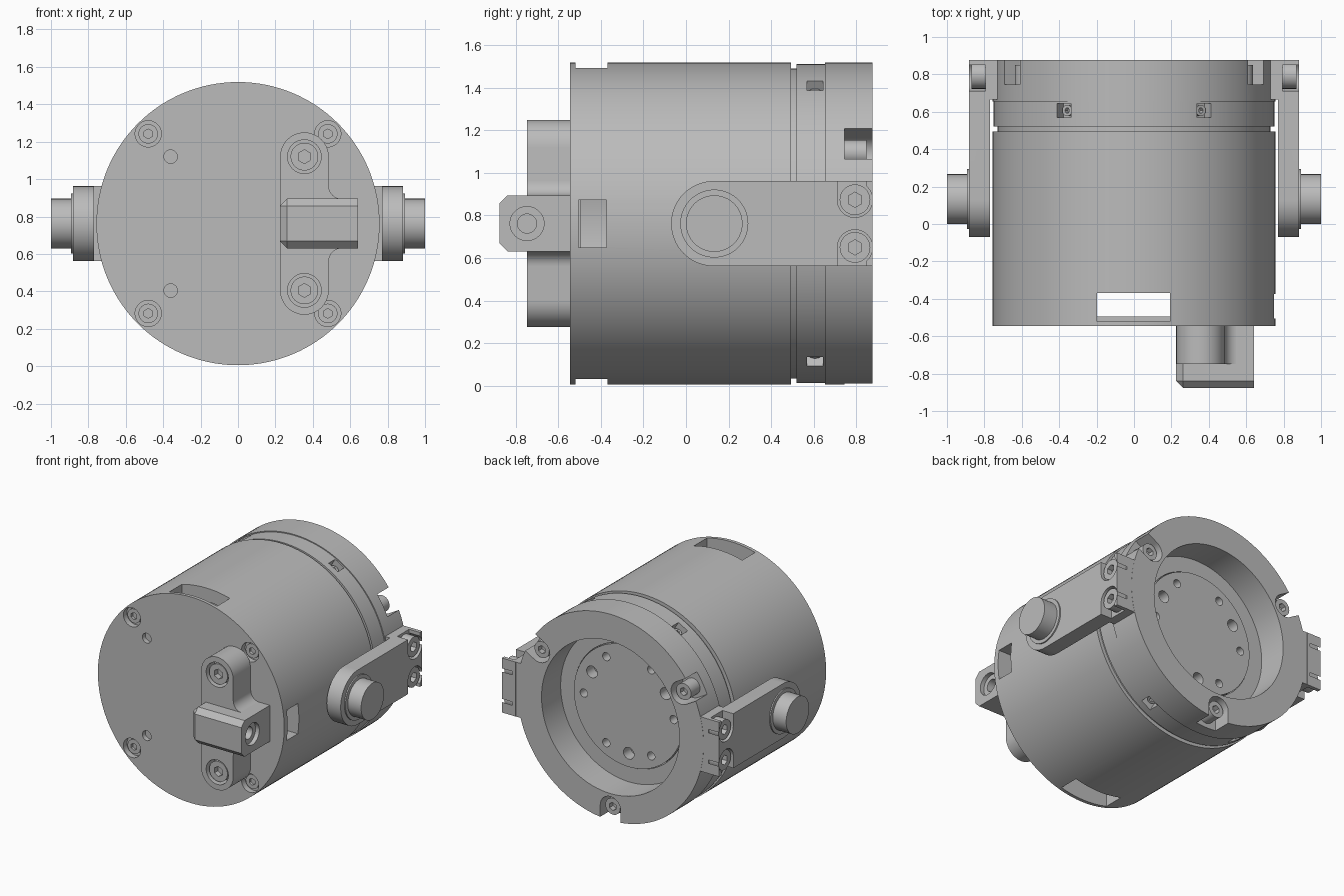
import bpy, bmesh, math
from mathutils import Vector, Matrix

if "Cube" in bpy.data.objects:
    bpy.data.objects.remove(bpy.data.objects["Cube"])

ZC = 0.762          # height of the main axis
R = 0.757           # housing radius

grey = bpy.data.materials.new("machined grey")
grey.diffuse_color = (0.5, 0.5, 0.5, 1)
grey.use_nodes = True
grey.node_tree.nodes["Principled BSDF"].inputs["Base Color"].default_value = grey.diffuse_color


def finish(name, bm):
    bmesh.ops.recalc_face_normals(bm, faces=bm.faces)
    me = bpy.data.meshes.new(name)
    bm.to_mesh(me)
    bm.free()
    ob = bpy.data.objects.new(name, me)
    me.materials.append(grey)
    bpy.context.collection.objects.link(ob)
    return ob


def cyl(name, r, a, b, sides=48):
    a, b = Vector(a), Vector(b)
    d = b - a
    m = Matrix.Translation((a + b) / 2) @ d.to_track_quat('Z', 'Y').to_matrix().to_4x4()
    bm = bmesh.new()
    bmesh.ops.create_cone(bm, cap_ends=True, segments=sides, radius1=r, radius2=r,
                          depth=d.length, matrix=m)
    return finish(name, bm)


def ycyl(name, r, x, z, y0, y1, sides=48):
    return cyl(name, r, (x, y0, z), (x, y1, z), sides)


def box(name, lo, hi, spin=0):
    """Box from corner to corner; spin turns it around the main axis."""
    lo, hi = Vector(lo), Vector(hi)
    bm = bmesh.new()
    bmesh.ops.create_cube(bm, size=1, matrix=Matrix.Translation((lo + hi) / 2)
                          @ Matrix.Diagonal((*(hi - lo), 1)))
    if spin:
        bmesh.ops.rotate(bm, verts=bm.verts, cent=(0, 0, ZC),
                         matrix=Matrix.Rotation(-spin, 3, 'Y'))
    return finish(name, bm)


def prism(name, pts, place, t0, t1):
    bm = bmesh.new()
    face = bm.faces.new([bm.verts.new(place(u, v, t0)) for u, v in pts])
    ext = bmesh.ops.extrude_face_region(bm, geom=[face])
    shift = Vector(place(0, 0, t1)) - Vector(place(0, 0, t0))
    bmesh.ops.translate(bm, vec=shift,
                        verts=[g for g in ext["geom"] if isinstance(g, bmesh.types.BMVert)])
    return finish(name, bm)


def arc(cx, cy, r, a0, a1, n=16):
    return [(cx + r * math.cos(math.radians(a0 + (a1 - a0) * i / n)),
             cy + r * math.sin(math.radians(a0 + (a1 - a0) * i / n))) for i in range(n + 1)]


def cut(ob, *cutters):
    bpy.context.view_layer.objects.active = ob
    for c in cutters:
        m = ob.modifiers.new("cut", 'BOOLEAN')
        m.operation, m.solver, m.object = 'DIFFERENCE', 'EXACT', c
        bpy.ops.object.modifier_apply(modifier=m.name)
        bpy.data.objects.remove(c)
    return ob


def screw(name, r, base, top):
    """Socket head screw with a hexagonal recess."""
    base, top = Vector(base), Vector(top)
    d = (top - base).normalized()
    head = cyl(name, r, base, top, 32)
    return cut(head, cyl("hex", r * 0.5, top - d * min(0.04, (top - base).length * 0.7),
                         top + d * 0.02, 6))


def polar(r, deg):
    return r * math.cos(math.radians(deg)), ZC + r * math.sin(math.radians(deg))


# Main housing: hollow can with windows near the front
housing = ycyl("housing", R, 0, ZC, -0.545, 0.495, 128)
cut(housing, ycyl("c", 0.66, 0, ZC, -0.495, 0.45, 128),
    box("c", (-0.197, -0.52, -0.2), (0.193, -0.37, 0.3)),
    box("c", (-0.197, -0.52, 1.2), (0.193, -0.37, 1.7)),
    box("c", (0.55, -0.505, 0.65), (0.9, -0.375, 0.872)))

# Front plate screws and dowel holes
for sx in (-0.48, 0.48):
    for z in (ZC - 0.48, ZC + 0.48):
        cut(housing, ycyl("c", 0.07, sx, z, -0.6, -0.503))
        screw("front_screw", 0.052, (sx, -0.49, z), (sx, -0.522, z))
for z in (ZC - 0.358, ZC + 0.358):
    cut(housing, ycyl("c", 0.036, -0.36, z, -0.6, -0.51, 32))

# Groove and adapter ring
ycyl("groove", 0.73, 0, ZC, 0.48, 0.54, 128)
adapter = ycyl("adapter_ring", 0.75, 0, ZC, 0.52, 0.655, 128)
cut(adapter, ycyl("c", 0.45, 0, ZC, 0.56, 0.8, 96))
for a in (60, 120, 240, 300):
    cut(adapter, box("c", (0.68, 0.57, ZC - 0.043), (0.9, 0.645, ZC + 0.043), math.radians(a)))
    (x0, z0), (x1, z1) = polar(0.67, a), polar(0.715, a)
    screw("adapter_screw", 0.03, (x0, 0.607, z0), (x1, 0.607, z1))

# Floor of the rear recess with its bolt circle
floor_disc = ycyl("recess_floor", 0.445, 0, ZC, 0.55, 0.665, 96)
for a in range(0, 360, 60):
    x, z = polar(0.365, a)
    cut(floor_disc, ycyl("c", 0.03, x, z, 0.58, 0.7, 24))
for a in (30, 150, 270):
    x, z = polar(0.345, a)
    cut(floor_disc, ycyl("c", 0.043, x, z, 0.58, 0.7, 32))

# Rear ring with three open screw pockets
ring = ycyl("rear_ring", R, 0, ZC, 0.655, 0.877, 128)
cut(ring, ycyl("c", 0.56, 0, ZC, 0.6, 0.95, 96))
for a in (30, 150, 270):
    x, z = polar(0.665, a)
    cut(ring, ycyl("c", 0.083, x, z, 0.745, 0.95, 40),
        box("c", (0.665, 0.745, ZC - 0.083), (0.95, 0.95, ZC + 0.083), math.radians(a)))
    screw("rear_screw", 0.06, (x, 0.73, z), (x, 0.85, z))

# Side brackets with trunnion pins, one on each side
for s, side in ((1, "right"), (-1, "left")):
    outline = arc(0.13, ZC, 0.2, 90, 270, 32) + [(0.877, ZC - 0.2), (0.877, ZC + 0.2)]
    bracket = prism(side + "_bracket", outline, lambda u, v, t: (t, u, v), s * 0.77, s * 0.883)
    foot = box(side + "_bracket_foot", (min(s * 0.68, s * 0.78), 0.665, ZC - 0.2),
               (max(s * 0.68, s * 0.78), 0.876, ZC + 0.2))
    for k in (-1, 1):
        z = ZC + k * 0.112
        cut(bracket, cyl("c", 0.083, (s * 0.795, 0.795, z), (s * 0.95, 0.795, z)),
            box("c", (min(s * 0.795, s * 0.95), 0.712, min(z, z + k * 0.2)),
                (max(s * 0.795, s * 0.95), 0.85, max(z, z + k * 0.2))))
        screw(side + "_bracket_screw", 0.072, (s * 0.785, 0.795, z), (s * 0.87, 0.795, z))
    cyl(side + "_collar", 0.16, (s * 0.87, 0.133, ZC), (s * 0.892, 0.133, ZC), 64)
    cyl(side + "_pin", 0.133, (s * 0.87, 0.133, ZC), (s * 1.0, 0.133, ZC), 64)

# Front lug base: rounded bar widening into the arm
pts = (arc(0.355, 1.12, 0.13, 0, 180) + arc(0.355, 0.405, 0.13, 180, 360)
       + arc(0.555, 0.56, 0.07, 180, 90, 8) + [(0.64, 0.63), (0.64, 0.894)]
       + arc(0.555, 0.964, 0.07, 270, 180, 8))
base = prism("lug_base", pts, lambda u, v, t: (u, t, v), -0.748, -0.54)
for z in (0.405, 1.12):
    cut(base, ycyl("c", 0.09, 0.355, z, -0.8, -0.66))
    screw("lug_screw", 0.074, (0.355, -0.65, z), (0.355, -0.735, z))

# Front lug arm with chamfered edges and a side bore
arm = box("lug_arm", (0.225, -0.877, 0.63), (0.641, -0.54, 0.895))
bm = bmesh.new()
bm.from_mesh(arm.data)
edges = []
for e in bm.edges:
    v = [w.co for w in e.verts]
    front = all(c.y < -0.8 for c in v) and not all(c.x > 0.6 for c in v)
    left = all(c.x < 0.3 for c in v) and v[0].z == v[1].z and abs(v[0].y - v[1].y) > 0.1
    if front or left:
        edges.append(e)
bmesh.ops.bevel(bm, geom=edges, offset=0.038, segments=1, affect='EDGES')
bm.to_mesh(arm.data)
bm.free()
for ob, deep in ((arm, 0.4), (base, 0.4)):
    cut(ob, cyl("c", 0.08, (0.61, -0.748, ZC), (0.8, -0.748, ZC)),
        cyl("c", 0.045, (deep, -0.748, ZC), (0.7, -0.748, ZC), 32))

# Smooth round surfaces, keep edges sharp
for ob in bpy.context.collection.objects:
    ob.select_set(True)
    bpy.context.view_layer.objects.active = ob
bpy.ops.object.shade_smooth_by_angle(angle=math.radians(30))
